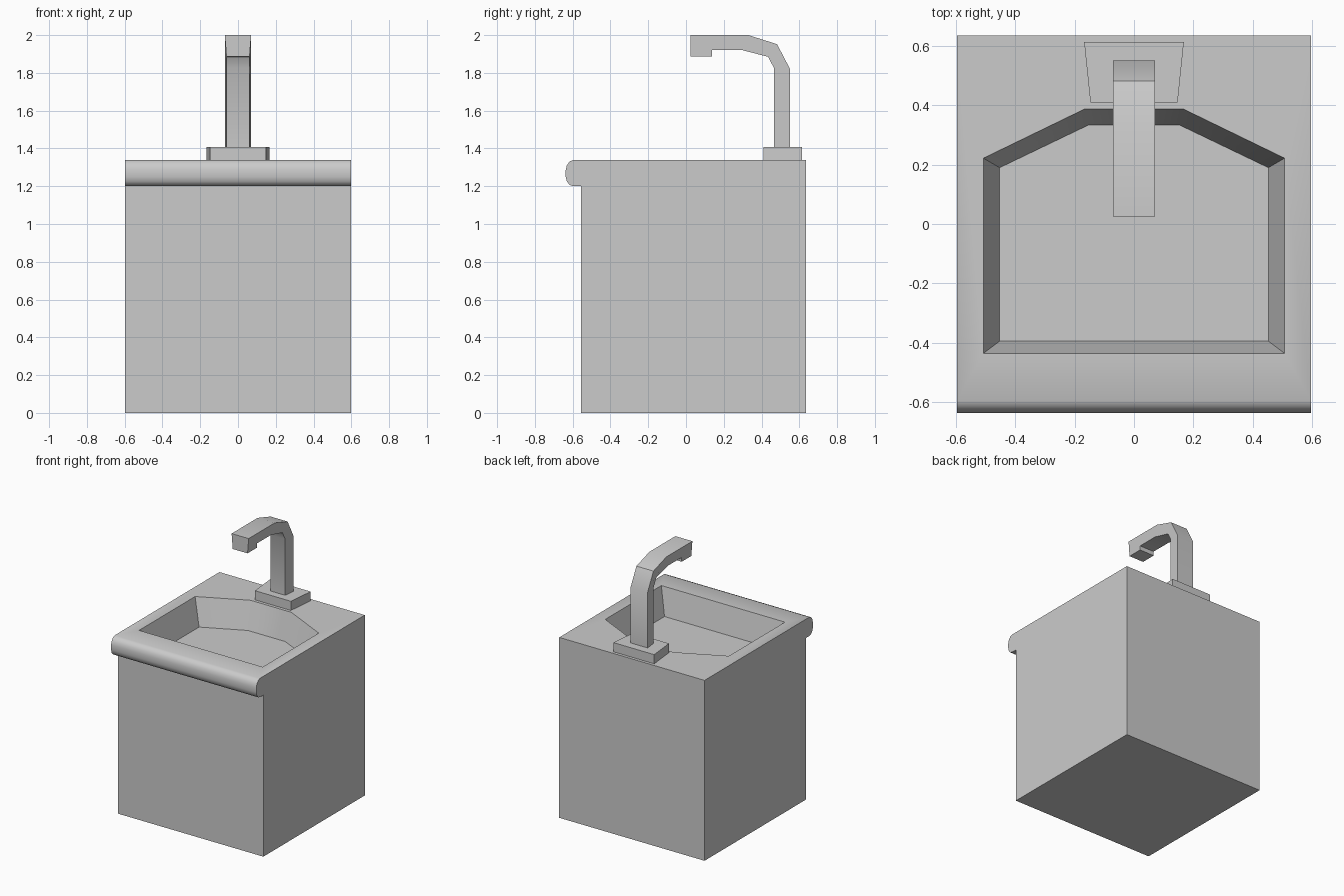
import bpy, bmesh, math

if "Cube" in bpy.data.objects:
    bpy.data.objects.remove(bpy.data.objects["Cube"])


def loft(name, loop_a, loop_b, smooth=None):
    """Closed solid between two matching loops of 3D points."""
    bm = bmesh.new()
    a = [bm.verts.new(p) for p in loop_a]
    b = [bm.verts.new(p) for p in loop_b]
    n = len(a)
    bm.faces.new(a)
    bm.faces.new(b[::-1])
    for i in range(n):
        j = (i + 1) % n
        bm.faces.new((a[i], b[i], b[j], a[j]))
    bmesh.ops.recalc_face_normals(bm, faces=bm.faces)
    mesh = bpy.data.meshes.new(name)
    bm.to_mesh(mesh)
    bm.free()
    obj = bpy.data.objects.new(name, mesh)
    bpy.context.collection.objects.link(obj)
    if smooth:
        activate(obj)
        bpy.ops.object.shade_smooth_by_angle(angle=math.radians(smooth))
    return obj


def activate(obj):
    bpy.ops.object.select_all(action='DESELECT')
    bpy.context.view_layer.objects.active = obj
    obj.select_set(True)


def mirrored(half):
    """Right-hand half outline (x, y) completed with its left-hand half."""
    return half + [(-x, y) for x, y in reversed(half)]


def at_z(outline, z):
    return [(x, y, z) for x, y in outline]


# Cabinet block with rounded front lip: (y, z) profile swept across x
W = 0.597
profile = [(-0.555, 0), (0.635, 0), (0.635, 1.34), (-0.595, 1.34),
           (-0.616, 1.331), (-0.631, 1.31), (-0.637, 1.285), (-0.637, 1.25),
           (-0.631, 1.225), (-0.616, 1.207), (-0.595, 1.2), (-0.555, 1.2)]
cabinet = loft("cabinet", [(-W, y, z) for y, z in profile],
               [(W, y, z) for y, z in profile])

# Basin hollow: tapered six-sided cutter, extended above the rim
TOP, DEPTH, OVER = 1.34, 0.2, 0.05
rim = mirrored([(0.508, -0.436), (0.508, 0.222), (0.168, 0.387)])
floor = mirrored([(0.453, -0.395), (0.453, 0.19), (0.153, 0.334)])
k = OVER / DEPTH
above = [(r[0] + (r[0] - f[0]) * k, r[1] + (r[1] - f[1]) * k)
         for r, f in zip(rim, floor)]
cutter = loft("basin_cutter", at_z(floor, TOP - DEPTH), at_z(above, TOP + OVER))
cutter.hide_render = True

activate(cabinet)
cut = cabinet.modifiers.new("basin", 'BOOLEAN')
cut.operation = 'DIFFERENCE'
cut.solver = 'EXACT'
cut.object = cutter
bpy.ops.object.modifier_apply(modifier=cut.name)
bpy.data.objects.remove(cutter)
activate(cabinet)
bpy.ops.object.shade_smooth_by_angle(angle=math.radians(35))

# Tap base plate, wider at the back
plate = mirrored([(0.147, 0.41), (0.168, 0.613)])
loft("tap_base", at_z(plate, TOP), at_z(plate, 1.408))

# Spout: (y, z) side profile, outer side wider than the inner side
outer = [(0.551, 1.4), (0.551, 1.82), (0.482, 1.952), (0.33, 2.0), (0.025, 2.0)]
inner = [(0.025, 1.888), (0.138, 1.888), (0.138, 1.92), (0.3, 1.92),
         (0.435, 1.885), (0.466, 1.825), (0.466, 1.4)]


def spout_side(s):
    return ([(s * 0.07, y, z) for y, z in outer] +
            [(s * 0.061, y, z) for y, z in inner])


loft("spout", spout_side(-1), spout_side(1), smooth=30)
